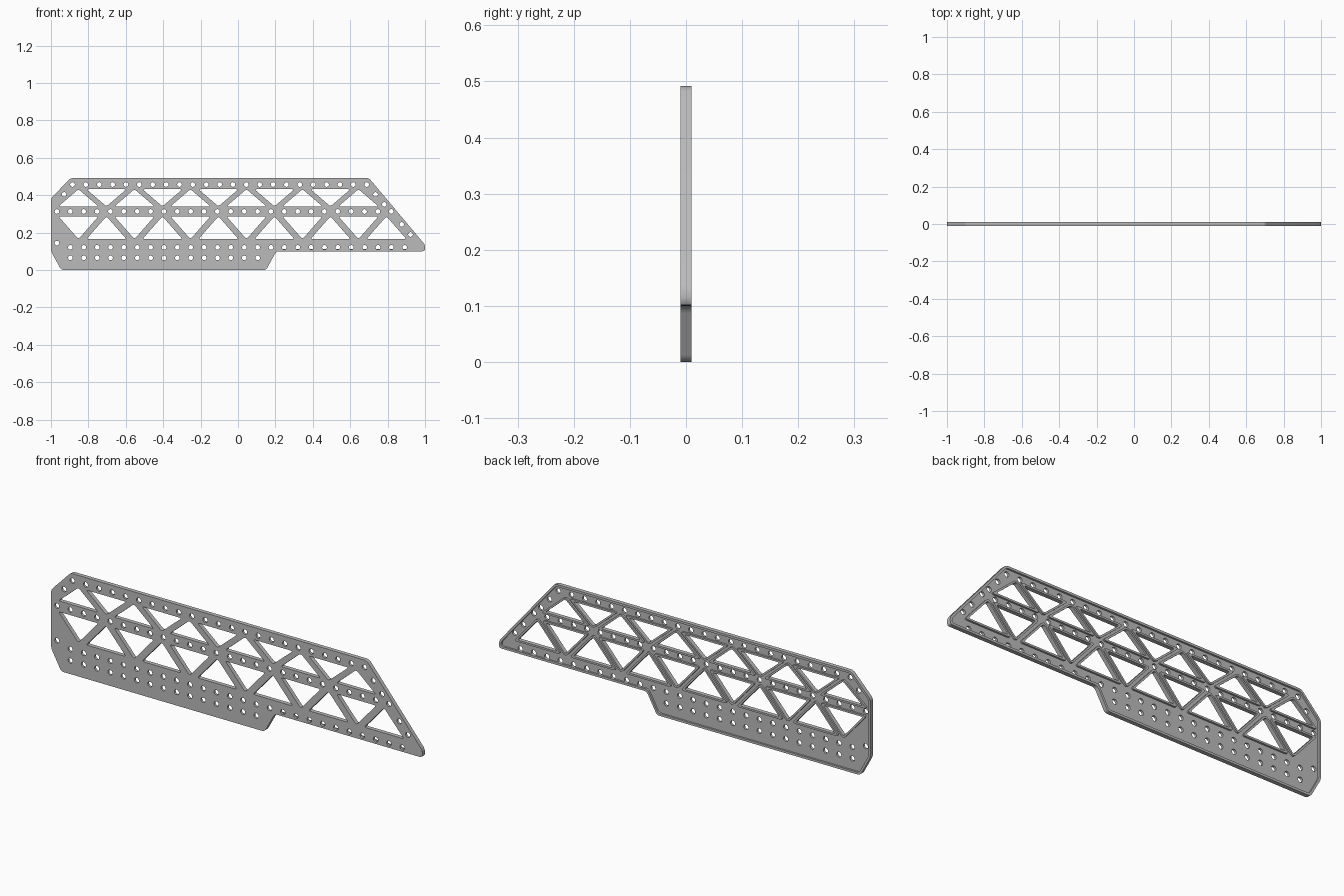
import bpy, math
from mathutils import Vector

cube = bpy.data.objects.get("Cube")
if cube:
    bpy.data.objects.remove(cube, do_unlink=True)

grey = bpy.data.materials.new("plain grey")
grey.use_nodes = True
grey.diffuse_color = (0.5, 0.5, 0.5, 1)
grey.node_tree.nodes["Principled BSDF"].inputs["Base Color"].default_value = (0.5, 0.5, 0.5, 1)


def fillet(points, cut, steps=4):
    """Round every corner, starting each curve at distance cut from it."""
    pts = [Vector(p) for p in points]
    out = []
    for i, p in enumerate(pts):
        a = p + (pts[i - 1] - p).normalized() * cut
        b = p + (pts[(i + 1) % len(pts)] - p).normalized() * cut
        for k in range(steps + 1):
            t = k / steps
            out.append(a * (1 - t) ** 2 + p * 2 * t * (1 - t) + b * t * t)
    return out


def offset(points, d):
    """Move the sides of a counter-clockwise polygon outwards by d."""
    pts = [Vector(p) for p in points]
    out = []
    for i, p in enumerate(pts):
        u = (p - pts[i - 1]).normalized()
        v = (pts[(i + 1) % len(pts)] - p).normalized()
        n, m = Vector((u.y, -u.x)), Vector((v.y, -v.x))
        out.append(p + (n + m) * d / (1 + n.dot(m)))
    return out


def circle(x, z, r=0.0125, sides=16):
    return [Vector((x + r * math.cos(i * math.tau / sides),
                    z + r * math.sin(i * math.tau / sides))) for i in range(sides)]


def sheet(name, loops, y0, y1):
    """Extrude nested closed loops, drawn in x and z, between two depths."""
    curve = bpy.data.curves.new(name, "CURVE")
    curve.dimensions = "2D"
    curve.fill_mode = "BOTH"
    curve.extrude = (y1 - y0) / 2
    for loop in loops:
        spline = curve.splines.new("POLY")
        spline.points.add(len(loop) - 1)
        for point, co in zip(spline.points, loop):
            point.co = (co.x, co.y, 0, 1)
        spline.use_cyclic_u = True
    curve.materials.append(grey)
    obj = bpy.data.objects.new(name, curve)
    bpy.context.collection.objects.link(obj)
    obj.rotation_euler.x = math.pi / 2
    obj.location.y = (y0 + y1) / 2
    bpy.ops.object.select_all(action="DESELECT")
    obj.select_set(True)
    bpy.context.view_layer.objects.active = obj
    bpy.ops.object.convert(target="MESH")
    bpy.ops.object.shade_smooth_by_angle(angle=math.radians(25))


# Outer silhouette
outline = [(-1, 0.1), (-0.945, 0), (0.15, 0), (0.205, 0.1), (1, 0.1),
           (1, 0.135), (0.7, 0.492), (-0.895, 0.492), (-1, 0.383)]
edge = fillet(outline, 0.015)

# Two rows of alternating triangular windows
windows = []
for low, high, first_up, count in ((0.34, 0.432, True, 11), (0.165, 0.287, False, 12)):
    for i in range(count):
        x, half = -0.853 + 0.1497 * i, 0.107
        if (i % 2 == 0) == first_up:
            windows.append([(x - half, low), (x + half, low), (x, high)])
        else:
            windows.append([(x, low), (x + half, high), (x - half, high)])
inner = [fillet(w, 0.012) for w in windows]
outer = [fillet(offset(w, 0.009), 0.02) for w in windows]

# Rows of round holes: start x, height, number
holes = []
for x, z, count in ((-0.885, 0.457, 23), (-0.968, 0.313, 26),
                    (-0.896, 0.121, 26), (-0.896, 0.065, 15)):
    holes += [circle(x + 0.0715 * i, z) for i in range(count)]
holes += [circle(0.735 + 0.0468 * i, 0.404 - 0.0535 * i) for i in range(5) if i != 2]
holes += [circle(-0.93, 0.404), circle(-0.968, 0.144)]

# Flat front web, with raised rims behind it
sheet("web_plate", [edge] + inner + holes, -0.01, 0.001)
sheet("outer_rim", [edge, fillet(offset(outline, -0.011), 0.012)], 0.001, 0.01)
for i, (a, b) in enumerate(zip(outer, inner)):
    sheet(f"window_rim_{i + 1}", [a, b], 0.001, 0.01)
